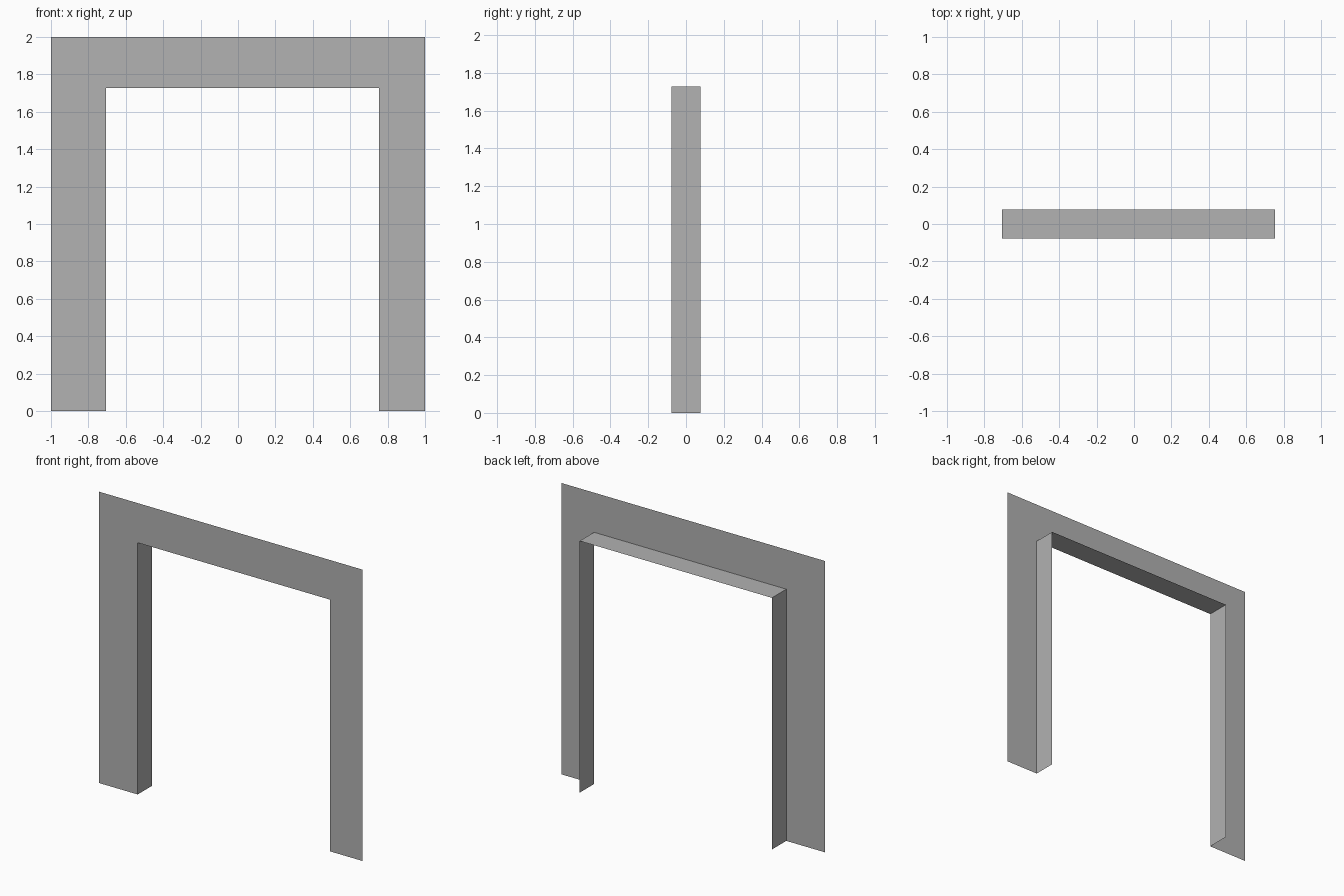
import bpy

cube = bpy.data.objects.get("Cube")
if cube:
    bpy.data.objects.remove(cube, do_unlink=True)

# Single plain grey
GREY = (0.445, 0.445, 0.445, 1.0)
mat = bpy.data.materials.new("plain grey")
mat.use_nodes = True
mat.diffuse_color = GREY
mat.node_tree.nodes["Principled BSDF"].inputs["Base Color"].default_value = GREY

FRONT, BACK = -0.078, 0.078
# Outlines of the wall and its doorway, from foot to foot
outer = [(-1, 0), (-1, 2), (1, 2), (1, 0)]
inner = [(-0.707, 0), (-0.707, 1.728), (0.753, 1.728), (0.753, 0)]


def strip(name, path_a, y_a, path_b, y_b):
    """Join two open paths with a strip of flat faces."""
    n = len(path_a)
    verts = [(x, y_a, z) for x, z in path_a] + [(x, y_b, z) for x, z in path_b]
    faces = [(i, i + 1, n + i + 1, n + i) for i in range(n - 1)]
    mesh = bpy.data.meshes.new(name)
    mesh.from_pydata(verts, [], faces)
    mesh.materials.append(mat)
    obj = bpy.data.objects.new(name, mesh)
    bpy.context.collection.objects.link(obj)
    return obj


# Thin front surround with two legs and a header
strip("front_surround", outer, FRONT, inner, FRONT)
# Lining that runs back from the edge of the doorway
strip("doorway_lining", inner, FRONT, inner, BACK)
